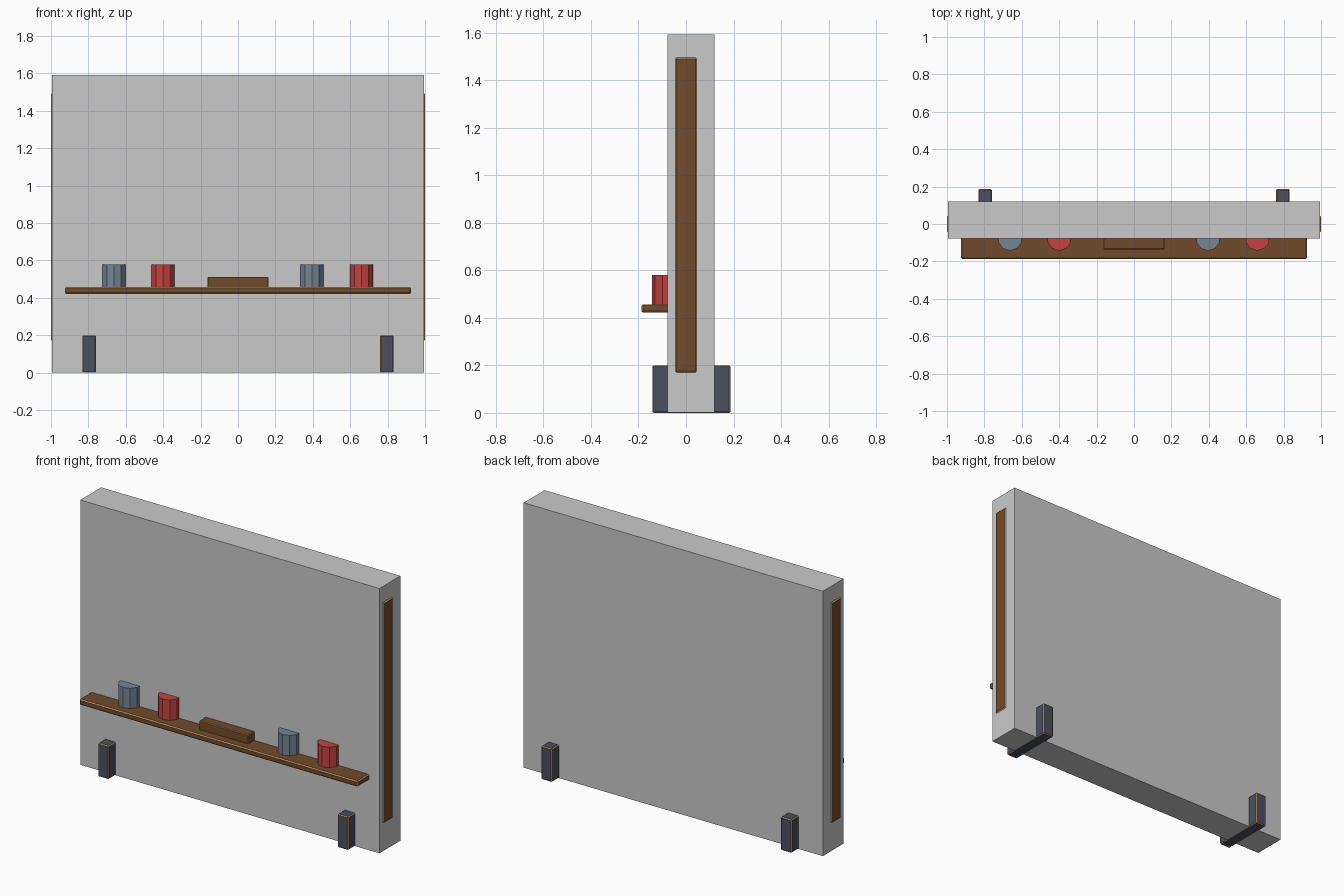
import bpy
import bmesh
from mathutils import Matrix, Vector

if "Cube" in bpy.data.objects:
    bpy.data.objects.remove(bpy.data.objects["Cube"])


def material(name, rgb):
    m = bpy.data.materials.new(name)
    m.diffuse_color = (*rgb, 1.0)
    m.use_nodes = True
    m.node_tree.nodes["Principled BSDF"].inputs["Base Color"].default_value = m.diffuse_color
    return m


GREY = material("light grey", (0.59, 0.59, 0.59))
BROWN = material("wood brown", (0.165, 0.070, 0.024))
TAN = material("worn edge tan", (0.50, 0.30, 0.12))
SLATE = material("dark slate", (0.070, 0.078, 0.112))
RED = material("red", (0.55, 0.055, 0.052))
BLUE = material("blue grey", (0.18, 0.235, 0.29))


def finish(name, bm, mats):
    mesh = bpy.data.meshes.new(name)
    bm.to_mesh(mesh)
    bm.free()
    for m in mats:
        mesh.materials.append(m)
    obj = bpy.data.objects.new(name, mesh)
    bpy.context.collection.objects.link(obj)
    return obj


def box(name, lo, hi, mat, edge=0.0):
    """Box between two corners; its chamfered edges are tan."""
    lo, hi = Vector(lo), Vector(hi)
    bm = bmesh.new()
    bmesh.ops.create_cube(bm, size=1.0,
                          matrix=Matrix.Translation((lo + hi) / 2) @ Matrix.Diagonal((*(hi - lo), 1.0)))
    if edge:
        res = bmesh.ops.bevel(bm, geom=bm.edges[:], offset=edge, segments=1,
                              affect='EDGES', profile=0.5)
        for f in res["faces"]:
            # only slanted faces are worn edges
            f.material_index = 0 if max(abs(c) for c in f.normal) > 0.99 else 1
    return finish(name, bm, [mat, TAN])


def cup(name, x, mat):
    """Ten-sided cup standing on the shelf."""
    bm = bmesh.new()
    bmesh.ops.create_cone(bm, cap_ends=True, segments=10, radius1=0.065, radius2=0.065,
                          depth=0.125, matrix=Matrix.Translation((x, -0.078, 0.517)))
    return finish(name, bm, [mat])


# Main board slab
box("board", (-0.994, -0.077, 0.001), (0.994, 0.121, 1.592), GREY)

# Side strips and feet, mirrored left and right
for side, s in (("left", -1), ("right", 1)):
    x0, x1 = sorted((s * 0.93, s * 1.0))
    box(side + "_strip", (x0, -0.045, 0.17), (x1, 0.045, 1.495), BROWN, 0.006)
    x0, x1 = sorted((s * 0.76, s * 0.832))
    box(side + "_foot", (x0, -0.142, 0.0), (x1, 0.187, 0.2), SLATE, 0.005)

# Shelf with a flat block on it
box("shelf", (-0.925, -0.187, 0.422), (0.925, -0.03, 0.457), BROWN, 0.006)
box("shelf_block", (-0.163, -0.135, 0.455), (0.163, -0.03, 0.511), BROWN, 0.003)

# Cups in alternating colours
for i, (x, m) in enumerate(((-0.663, BLUE), (-0.4, RED), (0.396, BLUE), (0.66, RED))):
    cup("cup_%d" % (i + 1), x, m)
